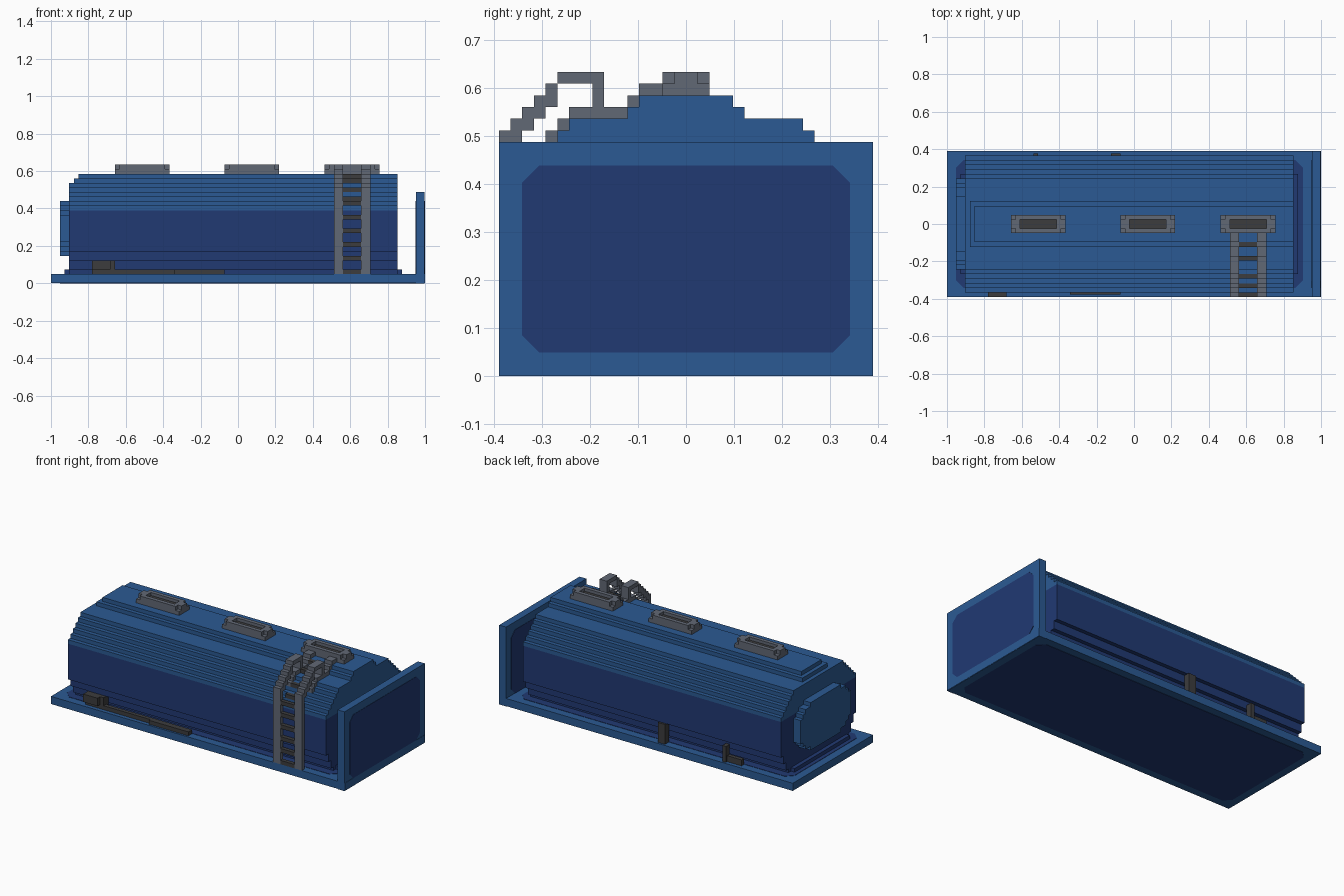
import bpy, bmesh

cube = bpy.data.objects.get("Cube")
if cube:
    bpy.data.objects.remove(cube, do_unlink=True)

U = 2 / 82  # one block


def material(name, rgb):
    m = bpy.data.materials.new(name)
    m.use_nodes = True
    m.diffuse_color = (*rgb, 1)
    m.node_tree.nodes["Principled BSDF"].inputs["Base Color"].default_value = (*rgb, 1)
    return m


BLUE = material("blue paint", (0.024, 0.102, 0.292))
NAVY = material("navy paint", (0.015, 0.041, 0.171))
GREY = material("grey metal", (0.12, 0.138, 0.178))
DARK = material("dark metal", (0.045, 0.045, 0.047))


def finish(name, bm, mat):
    bmesh.ops.recalc_face_normals(bm, faces=bm.faces[:])
    me = bpy.data.meshes.new(name)
    bm.to_mesh(me)
    bm.free()
    me.materials.append(mat)
    ob = bpy.data.objects.new(name, me)
    bpy.context.collection.objects.link(ob)
    return ob


def boxes(name, mat, items):
    """Boxes (x0, x1, y0, y1, z0, z1) in blocks, joined as one part."""
    bm = bmesh.new()
    for x0, x1, y0, y1, z0, z1 in items:
        for v in bmesh.ops.create_cube(bm, size=1)["verts"]:
            v.co = ((x1 if v.co.x > 0 else x0) * U,
                    (y1 if v.co.y > 0 else y0) * U,
                    (z1 if v.co.z > 0 else z0) * U)
    return finish(name, bm, mat)


def plate(name, mat, a0, a1, b0, b1, cut, axis, c0, c1):
    """Thin panel with cut corners, lying across the given axis."""
    outline = [(a0 + cut, b0), (a1 - cut, b0), (a1, b0 + cut), (a1, b1 - cut),
               (a1 - cut, b1), (a0 + cut, b1), (a0, b1 - cut), (a0, b0 + cut)]
    bm = bmesh.new()

    def place(a, b, c):
        return bm.verts.new((c, a, b) if axis == "x" else (a, b, c))

    low = [place(a, b, c0) for a, b in outline]
    high = [place(a, b, c1) for a, b in outline]
    bm.faces.new(low)
    bm.faces.new(high)
    for i in range(8):
        j = (i + 1) % 8
        bm.faces.new((low[i], low[j], high[j], high[i]))
    return finish(name, bm, mat)


# Base slab and end wall, with navy panels on their faces
E = 0.08  # keeps the panels proud of the slab and wall
boxes("base_slab", BLUE, [(-41, 41, -16, 16, E, 2)])
boxes("end_wall", BLUE, [(39, 41 - E, -16, 16, 0, 20)])
plate("base_top_panel", NAVY, -39 * U, 37 * U, -14 * U, 14 * U, 0.04, "z", 2 * U - .002, 2 * U + .002)
plate("base_bottom_panel", NAVY, -39 * U, 39 * U, -14 * U, 14 * U, 0.04, "z", 0, 0.004)
plate("wall_outer_panel", NAVY, -14 * U, 14 * U, 2 * U, 18 * U, 0.036, "x", 0.996, 1.0)
plate("wall_inner_panel", NAVY, -14 * U, 14 * U, 2 * U, 18 * U, 0.036, "x", 39 * U - .002, 39 * U + .002)

# Tank body in stepped layers: z0, z1, half width, left end
lower = [(2, 3, 12, -37), (3, 5, 13, -37), (5, 7, 14, -37), (7, 16, 15, -37)]
upper = [(16, 17, 15, -37), (17, 18, 14, -37), (18, 19, 13, -37), (19, 20, 12, -37),
         (20, 21, 11, -37), (21, 22, 10, -37), (22, 23, 5, -36), (23, 24, 4, -35)]
for name, mat, layers in (("tank_lower", NAVY, lower), ("tank_upper", BLUE, upper)):
    boxes(name, mat, [(x0, 35, -w, w, z0, z1) for z0, z1, w, x0 in layers])
boxes("tank_foot", NAVY, [(-38, 36, -11, 11, 2, 3)])

# Raised round cap on the left end, as a stepped octagon
cap = [(6, 18, 6), (7, 17, 8), (8, 16, 9), (9, 15, 10)]
boxes("end_cap", BLUE, [(-39, -37, -w, w, z0, z1) for z0, z1, w in cap])

# Roof hatches: lower plinth, cut-corner rim and dark recessed lid
for i, x in enumerate((-27, -3, 19)):
    boxes(f"hatch_rim_{i + 1}", GREY, [
        (x, x + 12, -2, 2, 24, 25),
        (x, x + 2, -1, 1, 25, 26), (x + 10, x + 12, -1, 1, 25, 26),
        (x + 1, x + 11, -2, -1, 25, 26), (x + 1, x + 11, 1, 2, 25, 26)])
    boxes(f"hatch_lid_{i + 1}", DARK, [(x + 2, x + 10, -1, 1, 25, 25.25)])

# Ladder rails: upright, stepped handrail and the run over the roof (y0, y1, z0, z1)
rail = [(-16, -15, 2, 20),
        (-16, -14, 20, 21), (-15, -13, 21, 22), (-14, -12, 22, 23), (-13, -11, 23, 24),
        (-12, -11, 24, 25), (-11, -7, 25, 26), (-8, -7, 23, 25),
        (-12, -11, 20, 21), (-11, -10, 21, 22), (-10, -5, 22, 23),
        (-5, -4, 23, 24), (-4, -2, 24, 25)]
for side, x in (("right", 21), ("left", 27)):
    boxes(f"ladder_rail_{side}", GREY, [(x, x + 2, *r) for r in rail])

# Rungs up the side, then across the roof
rungs = [(-16, -15, z, z + 1) for z in range(2, 20, 3)]
rungs += [(-14, -13, 18, 19), (-12, -11, 20, 21), (-8, -7, 22, 23), (-5, -4, 23, 24)]
boxes("ladder_rungs", DARK, [(23, 27, *r) for r in rungs])

# Valve and pipe along the front foot
boxes("front_valve", DARK, [(-32, -28, -16, -15, 3, 5), (-32, -27, -15, -13, 2, 5)])
boxes("front_pipe", DARK, [(-27, -14, -15, -14, 2, 3), (-14, -3, -15.5, -14, 2, 3)])

# Posts and outlet on the back
boxes("back_post", DARK, [(-5, -3, 14, 15.5, 2, 7)])
boxes("back_outlet", DARK, [(-22, -21, 14, 15.5, 2, 6), (-26, -22, 14, 15, 2, 3.5)])
